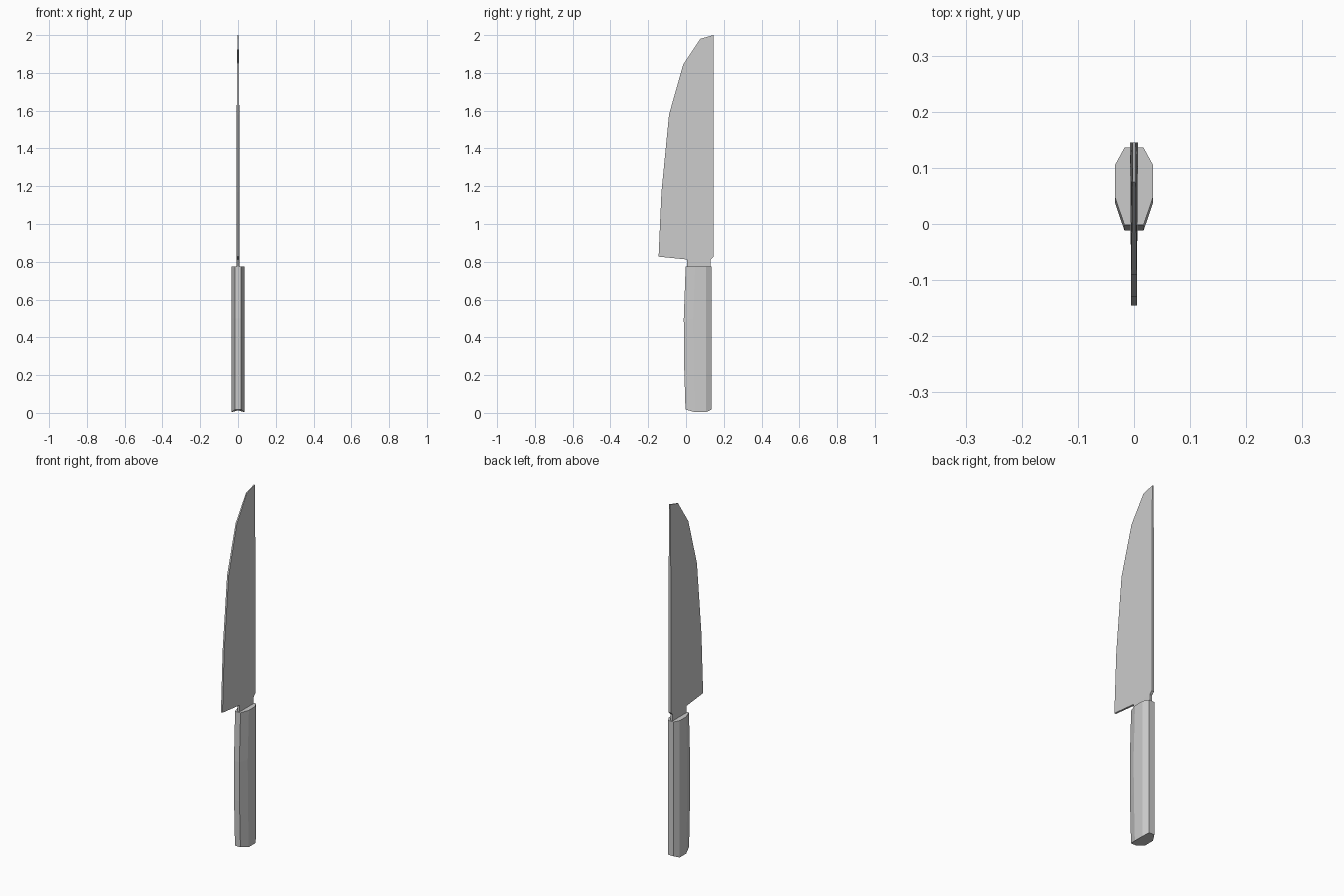
import bpy
import bmesh

cube = bpy.data.objects.get("Cube")
if cube:
    bpy.data.objects.remove(cube, do_unlink=True)

steel = bpy.data.materials.new("plain_grey")
steel.use_nodes = True
grey = (0.6, 0.6, 0.6, 1)
steel.diffuse_color = grey
steel.node_tree.nodes["Principled BSDF"].inputs["Base Color"].default_value = grey


def loft(name, rings):
    """Skin a list of equal-length point rings and cap both ends."""
    bm = bmesh.new()
    loops = [[bm.verts.new(p) for p in ring] for ring in rings]
    n = len(loops[0])
    for low, high in zip(loops, loops[1:]):
        for i in range(n):
            j = (i + 1) % n
            bm.faces.new((low[i], low[j], high[j], high[i]))
    bm.faces.new(loops[0][::-1])
    bm.faces.new(loops[-1])
    bmesh.ops.recalc_face_normals(bm, faces=bm.faces)
    mesh = bpy.data.meshes.new(name)
    bm.to_mesh(mesh)
    bm.free()
    mesh.materials.append(steel)
    obj = bpy.data.objects.new(name, mesh)
    bpy.context.collection.objects.link(obj)
    return obj


def handle_ring(front, z, rounded=False):
    """Eight-sided section; the butt end curves up toward front and back."""
    back, half, flat = 0.136, 0.034, 0.017
    outline = [(flat, front), (half, front + 0.05), (half, 0.105), (flat, back)]
    lifts = (0.018, 0.004, 0.004, 0.018) if rounded else (0, 0, 0, 0)
    right = [(x, y, z + lift) for (x, y), lift in zip(outline, lifts)]
    return right + [(-x, y, h) for x, y, h in reversed(right)]


# Handle: slightly bellied toward the front, straight along the back
loft("handle", [
    handle_ring(-0.003, 0, rounded=True),
    handle_ring(-0.011, 0.28),
    handle_ring(-0.012, 0.5),
    handle_ring(-0.002, 0.775),
])

# Blade with neck: height and half thickness at the edge, then at the spine
stations = [
    # edge y, edge z, spine y, spine z, edge half, spine half
    (0.005, 0.76, 0.13, 0.76, 0.006, 0.007),
    (0.005, 0.812, 0.13, 0.812, 0.006, 0.007),
    (-0.145, 0.827, 0.145, 0.827, 0.005, 0.007),
    (-0.13, 1.17, 0.145, 1.17, 0.005, 0.007),
    (-0.09, 1.58, 0.145, 1.58, 0.005, 0.007),
    (-0.015, 1.845, 0.145, 1.845, 0.004, 0.005),
    (0.075, 1.98, 0.145, 2.0, 0.003, 0.003),
]
loft("blade", [
    [(-e, ey, ez), (e, ey, ez), (s, sy, sz), (-s, sy, sz)]
    for ey, ez, sy, sz, e, s in stations
])
